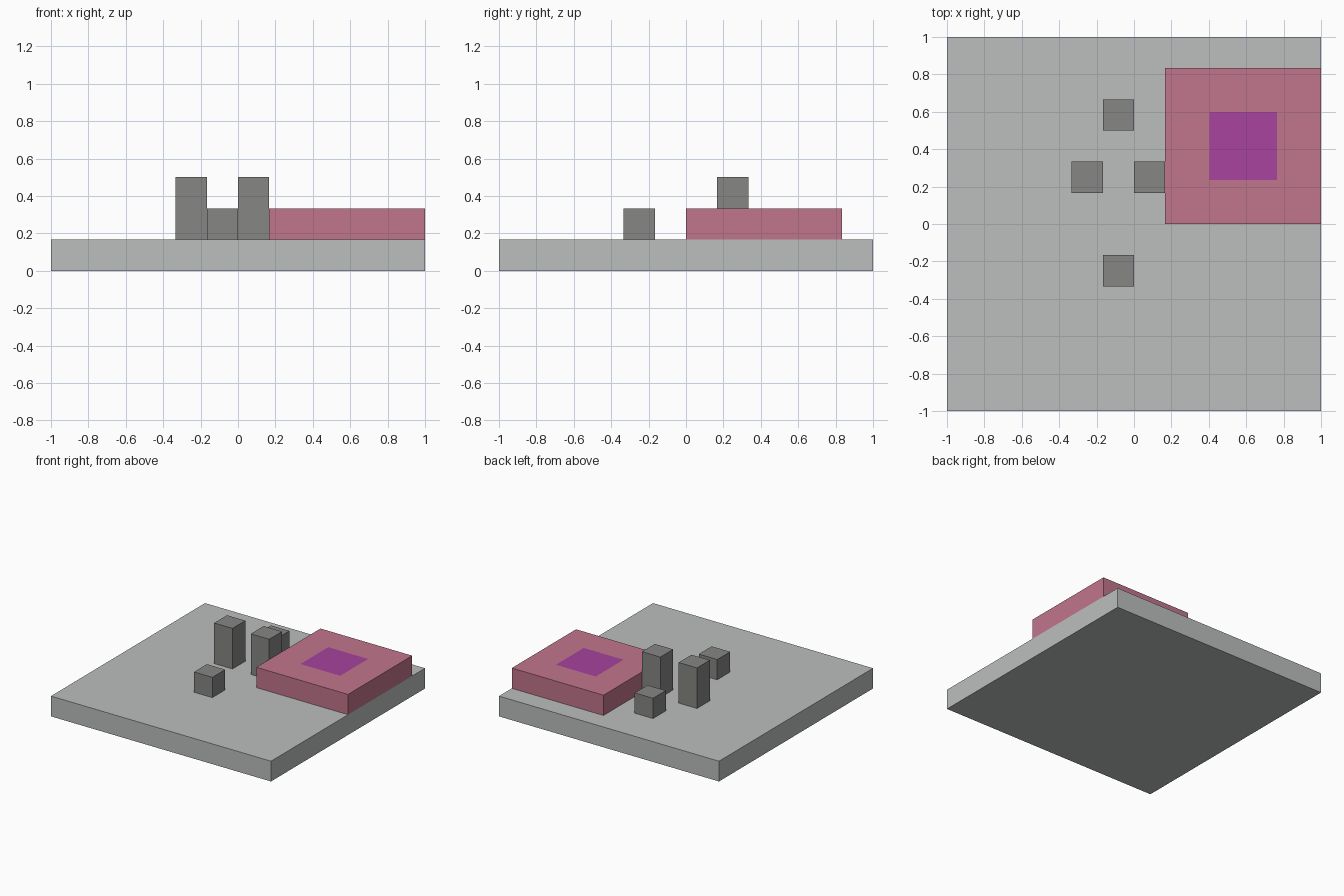
import bpy
import bmesh
from mathutils import Vector

UNIT = 1 / 6  # the whole layout sits on a 12 x 12 grid

cube = bpy.data.objects.get("Cube")
if cube:
    bpy.data.objects.remove(cube, do_unlink=True)


def material(name, *rgb):
    """Flat material from 0-255 display values, converted to linear."""
    linear = [((c / 255 + 0.055) / 1.055) ** 2.4 for c in rgb] + [1]
    mat = bpy.data.materials.new(name)
    mat.use_nodes = True
    mat.diffuse_color = linear
    mat.node_tree.nodes["Principled BSDF"].inputs["Base Color"].default_value = linear
    return mat


def box(name, corner, size, *mats, patch=0):
    """Box from its low corner, in grid units; patch insets a coloured top panel."""
    bm = bmesh.new()
    bmesh.ops.create_cube(bm, size=1)
    for v in bm.verts:
        v.co = Vector([(c + (p + 0.5) * s) * UNIT for c, p, s in zip(corner, v.co, size)])
    if patch:
        bm.normal_update()
        top = max(bm.faces, key=lambda f: f.normal.z)
        bmesh.ops.inset_region(bm, faces=[top], thickness=patch * UNIT)
        top.material_index = 1
    mesh = bpy.data.meshes.new(name)
    bm.to_mesh(mesh)
    bm.free()
    for mat in mats:
        mesh.materials.append(mat)
    obj = bpy.data.objects.new(name, mesh)
    bpy.context.collection.objects.link(obj)
    return obj


light_grey = material("light grey", 187, 191, 190)
dark_grey = material("dark grey", 134, 134, 133)
pink = material("dusty pink", 193, 117, 140)
purple = material("purple", 168, 67, 158)

# Ground slab
box("base_slab", (-6, -6, 0), (12, 12, 1), light_grey)

# Wide raised block with a purple square in the middle of its top
box("raised_block", (1, 0, 1), (5, 5, 1), pink, purple, patch=2)

# Pair of tall pillars, left and right
for side, x in (("right", -2), ("left", 0)):
    box(f"tall_pillar_{side}", (x, 1, 1), (1, 1, 2), dark_grey)

# Pair of short posts, front and back
for side, y in (("front", -2), ("back", 3)):
    box(f"short_post_{side}", (-1, y, 1), (1, 1, 1), dark_grey)
